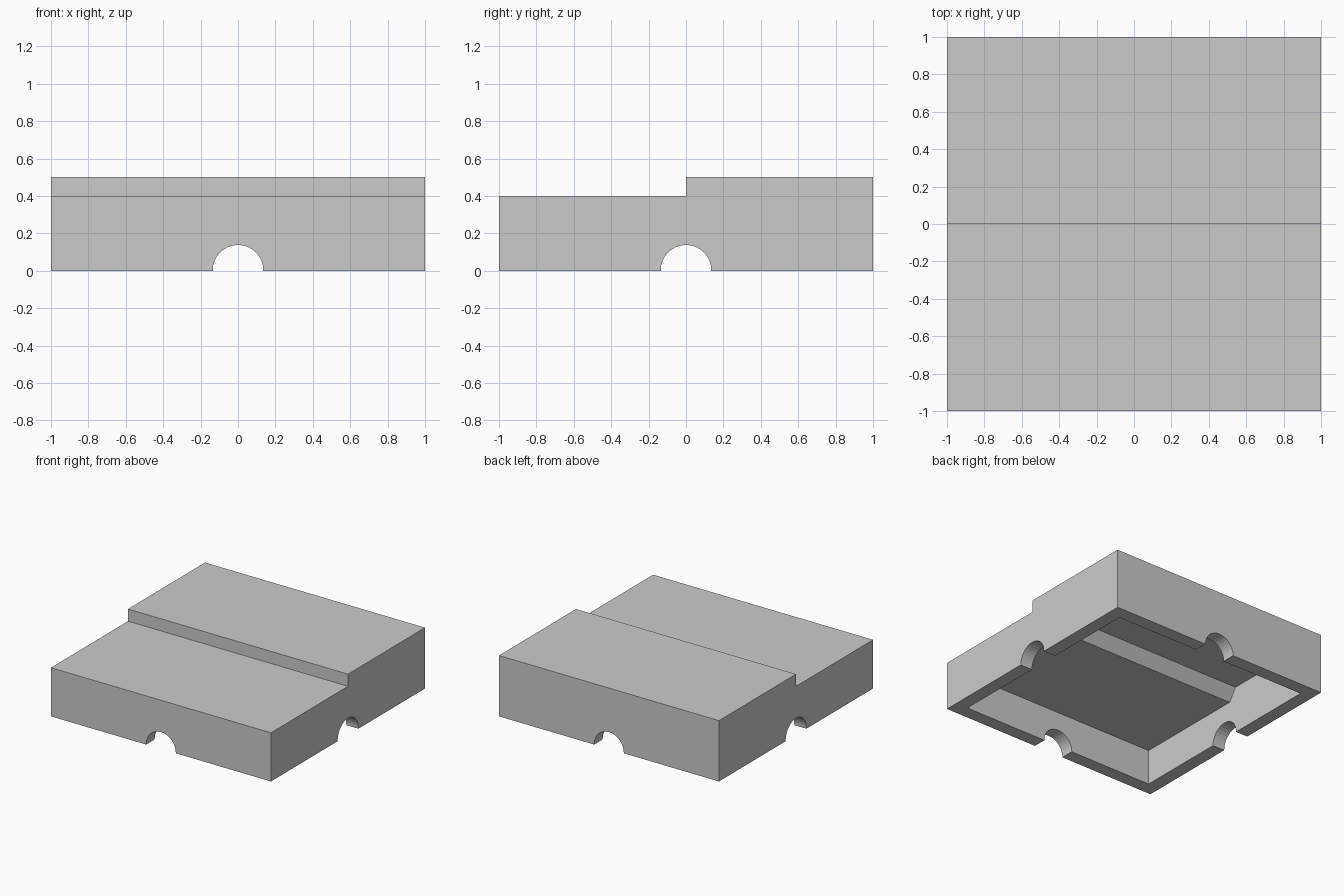
import bpy, bmesh
from math import pi

if "Cube" in bpy.data.objects:
    bpy.data.objects.remove(bpy.data.objects["Cube"])


def extrude_profile(name, pts, half):
    """Extrude a closed (y, z) profile along x from -half to +half."""
    bm = bmesh.new()
    face = bm.faces.new([bm.verts.new((-half, y, z)) for y, z in pts])
    ext = bmesh.ops.extrude_face_region(bm, geom=[face])
    moved = [v for v in ext["geom"] if isinstance(v, bmesh.types.BMVert)]
    bmesh.ops.translate(bm, verts=moved, vec=(2 * half, 0, 0))
    bmesh.ops.recalc_face_normals(bm, faces=bm.faces)
    mesh = bpy.data.meshes.new(name)
    bm.to_mesh(mesh)
    bm.free()
    obj = bpy.data.objects.new(name, mesh)
    bpy.context.collection.objects.link(obj)
    return obj


def cut(target, cutter):
    mod = target.modifiers.new(cutter.name, 'BOOLEAN')
    mod.operation = 'DIFFERENCE'
    mod.solver = 'EXACT'
    mod.object = cutter
    cutter.hide_render = True
    bpy.ops.object.select_all(action='DESELECT')
    bpy.context.view_layer.objects.active = target
    target.select_set(True)
    bpy.ops.object.modifier_apply(modifier=mod.name)
    bpy.data.objects.remove(cutter, do_unlink=True)


# Stepped outer block
block = extrude_profile("stepped_shell", [
    (-1, 0), (1, 0), (1, 0.5), (0, 0.5), (0, 0.4), (-1, 0.4)], 1)

# Hollow underside with a slanted inner step
t = 0.11
cut(block, extrude_profile("hollow", [
    (-1 + t, -0.2), (1 - t, -0.2), (1 - t, 0.5 - t),
    (0.13, 0.5 - t), (0.06, 0.4 - t), (-1 + t, 0.4 - t)], 1 - t))

# Round notches through the middle of all four walls
for name, rot in (("notch_x", (0, pi / 2, 0)), ("notch_y", (pi / 2, 0, 0))):
    bpy.ops.mesh.primitive_cylinder_add(
        vertices=32, radius=0.135, depth=2.4, location=(0, 0, 0.003), rotation=rot)
    cutter = bpy.context.object
    cutter.name = name
    cut(block, cutter)
